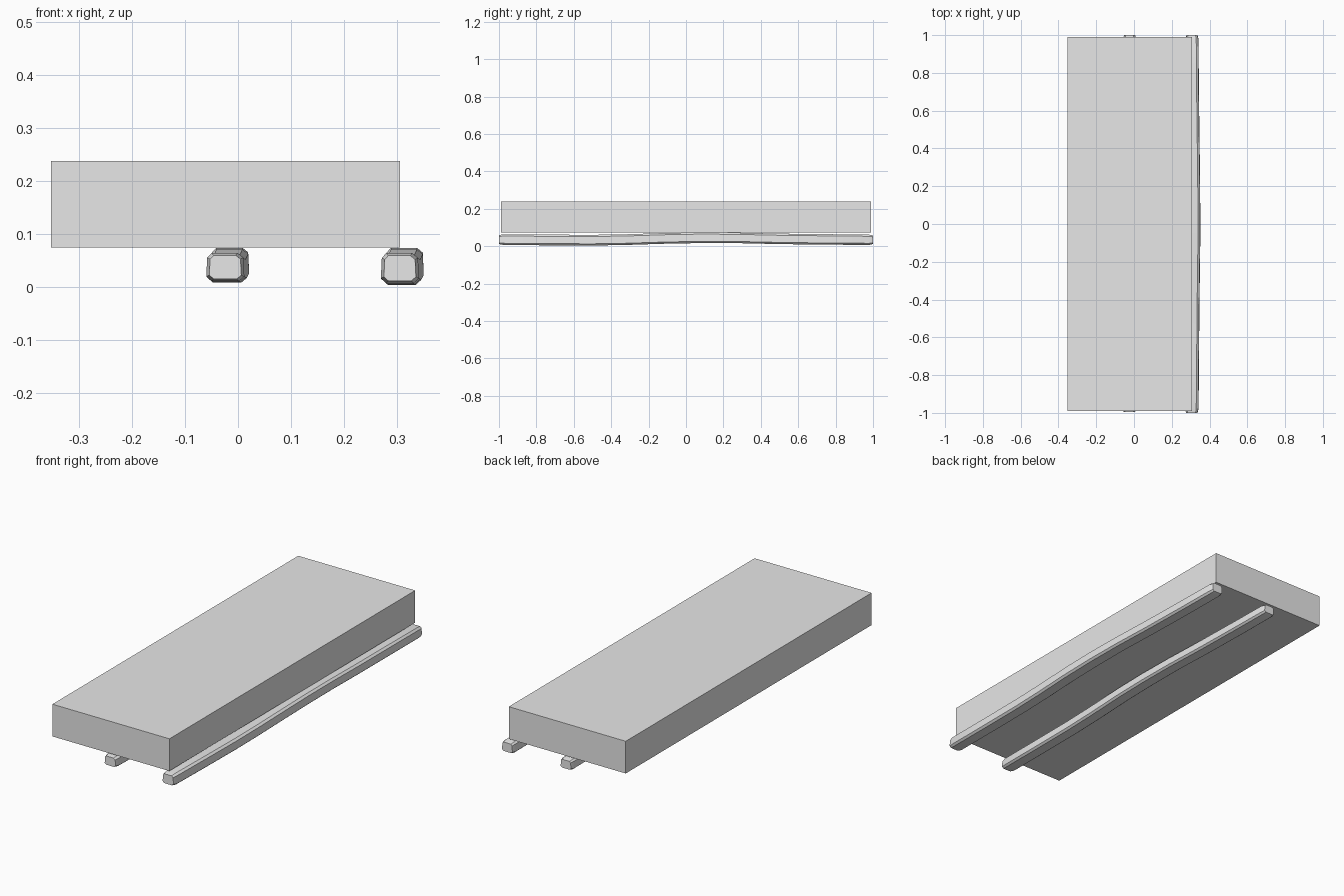
import bpy, bmesh, math

if "Cube" in bpy.data.objects:
    bpy.data.objects.remove(bpy.data.objects["Cube"], do_unlink=True)

grey = bpy.data.materials.new("light grey")
grey.use_nodes = True
colour = (0.8, 0.8, 0.8, 1)
grey.diffuse_color = colour
grey.node_tree.nodes["Principled BSDF"].inputs["Base Color"].default_value = colour


def add_object(name, bm):
    bmesh.ops.recalc_face_normals(bm, faces=bm.faces)
    mesh = bpy.data.meshes.new(name)
    bm.to_mesh(mesh)
    bm.free()
    mesh.materials.append(grey)
    obj = bpy.data.objects.new(name, mesh)
    bpy.context.collection.objects.link(obj)
    return obj


# Plain block on top
bm = bmesh.new()
bmesh.ops.create_cube(bm, size=1)
for v in bm.verts:
    v.co.x = -0.0235 + v.co.x * 0.659
    v.co.y *= 1.978
    v.co.z = 0.156 + v.co.z * 0.164
add_object("block", bm)


# Hewn runner: chamfered rings lofted along y, bowed up near the middle
def runner(name, x, z, half_width, half_height, stations, y_start, y_end):
    bm = bmesh.new()
    rings = []
    for t, shift, lift, scale in stations:
        w, h = half_width * scale, half_height * scale
        cw, ch = w * 0.72, h * 0.68
        section = [(-cw, -h), (cw, -h), (w, -ch), (w * 0.95, ch),
                   (cw * 0.9, h), (-cw, h), (-w * 0.95, ch), (-w, -ch)]
        y = y_start + (y_end - y_start) * t
        rings.append([bm.verts.new((x + shift + px, y, z + lift + pz))
                      for px, pz in section])
    for a, b in zip(rings, rings[1:]):
        for i in range(len(a)):
            j = (i + 1) % len(a)
            bm.faces.new((a[i], a[j], b[j], b[i]))
    bm.faces.new(rings[0])
    bm.faces.new(rings[-1])
    obj = add_object(name, bm)
    bpy.ops.object.select_all(action="DESELECT")
    obj.select_set(True)
    bpy.context.view_layer.objects.active = obj
    bpy.ops.object.shade_smooth_by_angle(angle=math.radians(35))


# Fraction along length, sideways shift, lift, thickness
stations = [
    (0, 0, 0, 0.84), (0.012, 0, 0, 1), (0.13, 0.002, -0.002, 1),
    (0.25, 0.004, -0.003, 1), (0.34, 0.006, 0, 1), (0.45, 0.009, 0.007, 1),
    (0.54, 0.009, 0.010, 1), (0.64, 0.008, 0.009, 0.98),
    (0.75, 0.005, 0.004, 0.98), (0.88, 0.002, 0.001, 0.98),
    (0.99, 0.001, -0.001, 0.96), (1, 0.001, -0.001, 0.8),
]
runner("left_runner", 0.306, 0.035, 0.036, 0.0285, stations, -1, 1)
runner("middle_runner", -0.024, 0.037, 0.036, 0.0265, stations, -0.995, 1)
